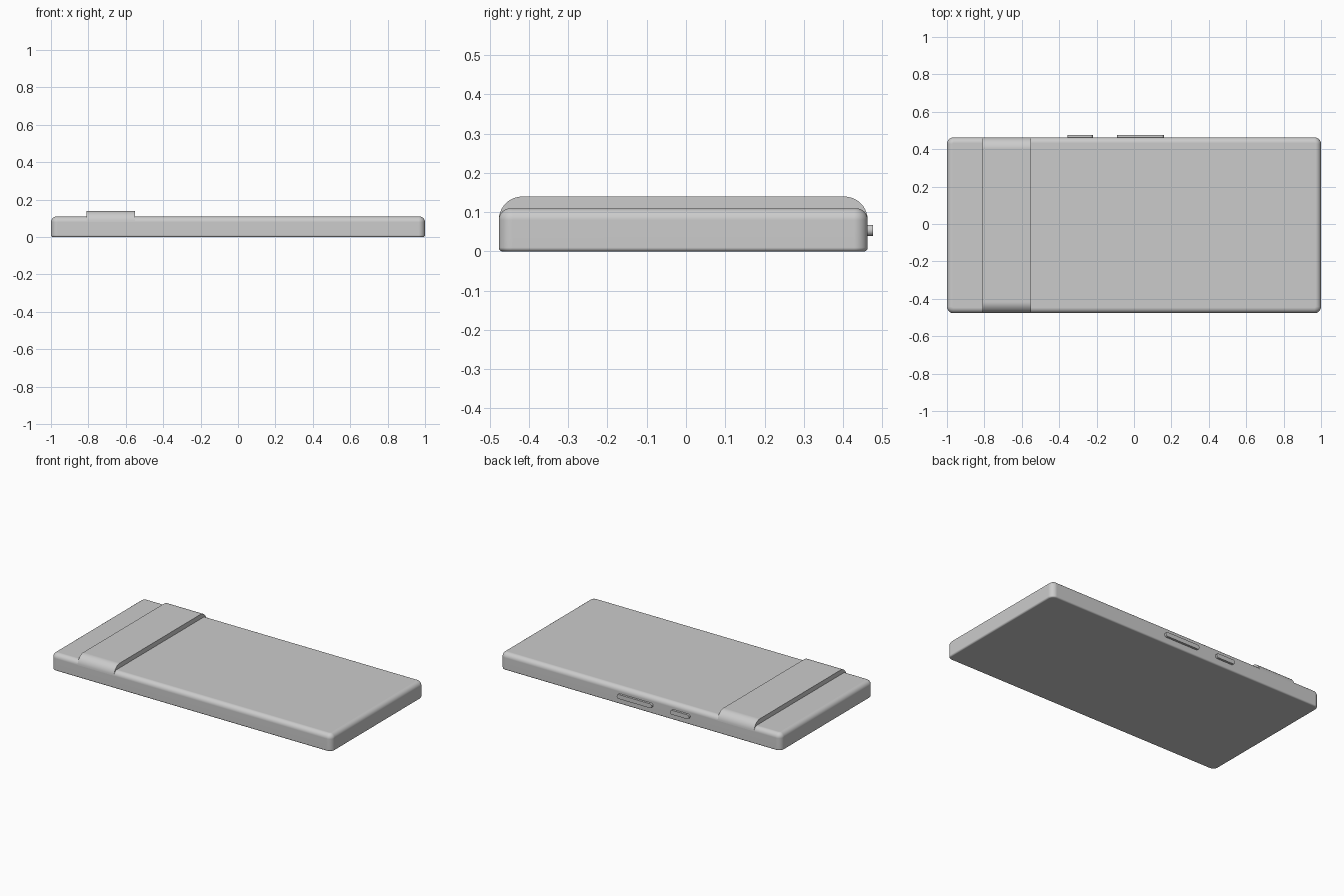
import bpy
import bmesh
from math import sin, cos, pi, radians

if "Cube" in bpy.data.objects:
    bpy.data.objects.remove(bpy.data.objects["Cube"], do_unlink=True)

GREY = (0.6, 0.6, 0.6, 1)
grey = bpy.data.materials.new("matte grey")
grey.use_nodes = True
grey.diffuse_color = GREY
grey.node_tree.nodes["Principled BSDF"].inputs["Base Color"].default_value = GREY


def rounded_rect(cx, cy, width, height, radius, steps=8):
    """Counter-clockwise outline with round corners."""
    points = []
    for i, (sx, sy) in enumerate(((1, 1), (-1, 1), (-1, -1), (1, -1))):
        for k in range(steps + 1):
            a = (i + k / steps) * pi / 2
            points.append((cx + sx * (width / 2 - radius) + radius * cos(a),
                           cy + sy * (height / 2 - radius) + radius * sin(a)))
    return points


def loft(name, rings):
    """Skin a stack of equal-length rings and cap both ends."""
    bm = bmesh.new()
    loops = [[bm.verts.new(p) for p in ring] for ring in rings]
    count = len(loops[0])
    for low, high in zip(loops, loops[1:]):
        for i in range(count):
            j = (i + 1) % count
            bm.faces.new((low[i], low[j], high[j], high[i]))
    bm.faces.new(loops[0][::-1])
    bm.faces.new(loops[-1])
    bmesh.ops.recalc_face_normals(bm, faces=bm.faces)
    mesh = bpy.data.meshes.new(name)
    bm.to_mesh(mesh)
    bm.free()
    mesh.materials.append(grey)
    obj = bpy.data.objects.new(name, mesh)
    bpy.context.collection.objects.link(obj)
    bpy.ops.object.select_all(action='DESELECT')
    obj.select_set(True)
    bpy.context.view_layer.objects.active = obj
    bpy.ops.object.shade_smooth_by_angle(angle=radians(30))
    # Keep the large flat faces evenly shaded
    weighted = obj.modifiers.new("even_shading", 'WEIGHTED_NORMAL')
    weighted.keep_sharp = True
    return obj


LENGTH, WIDTH, HEIGHT, CENTRE_Y = 2.0, 0.94, 0.11, -0.007
CORNER, TOP_EDGE, LOW_EDGE, STEPS = 0.035, 0.03, 0.01, 6

# Body: tight lower edge, softer upper edge
levels = []
for k in range(STEPS + 1):
    a = k / STEPS * pi / 2
    levels.append((LOW_EDGE * (1 - sin(a)), LOW_EDGE * (1 - cos(a))))
for k in range(STEPS + 1):
    a = k / STEPS * pi / 2
    levels.append((TOP_EDGE * (1 - cos(a)), HEIGHT - TOP_EDGE * (1 - sin(a))))
loft("phone_body", [
    [(x, y, z) for x, y in rounded_rect(0, CENTRE_Y, LENGTH - 2 * inset,
                                        WIDTH - 2 * inset, CORNER - inset)]
    for inset, z in levels])

# Raised camera bar: arched profile running across the back
BAR_TOP, BAR_RADIUS = 0.14, 0.06
half = WIDTH / 2 - BAR_RADIUS
profile = []
for side in (0, 1):
    for k in range(11):
        a = (side + k / 10) * pi / 2
        profile.append((CENTRE_Y + (half if side == 0 else -half) + BAR_RADIUS * cos(a),
                        BAR_TOP - BAR_RADIUS + BAR_RADIUS * sin(a)))
loft("camera_bar", [[(x, y, z) for y, z in profile] for x in (-0.81, -0.55)])

# Side buttons: pill outlines pushed out of the back edge
for name, x0, x1 in (("power_button", -0.355, -0.22), ("volume_button", -0.09, 0.16)):
    outline = rounded_rect((x0 + x1) / 2, 0.054, x1 - x0, 0.028, 0.0139)
    loft(name, [[(x, y, z) for x, z in outline] for y in (0.45, 0.477)])
